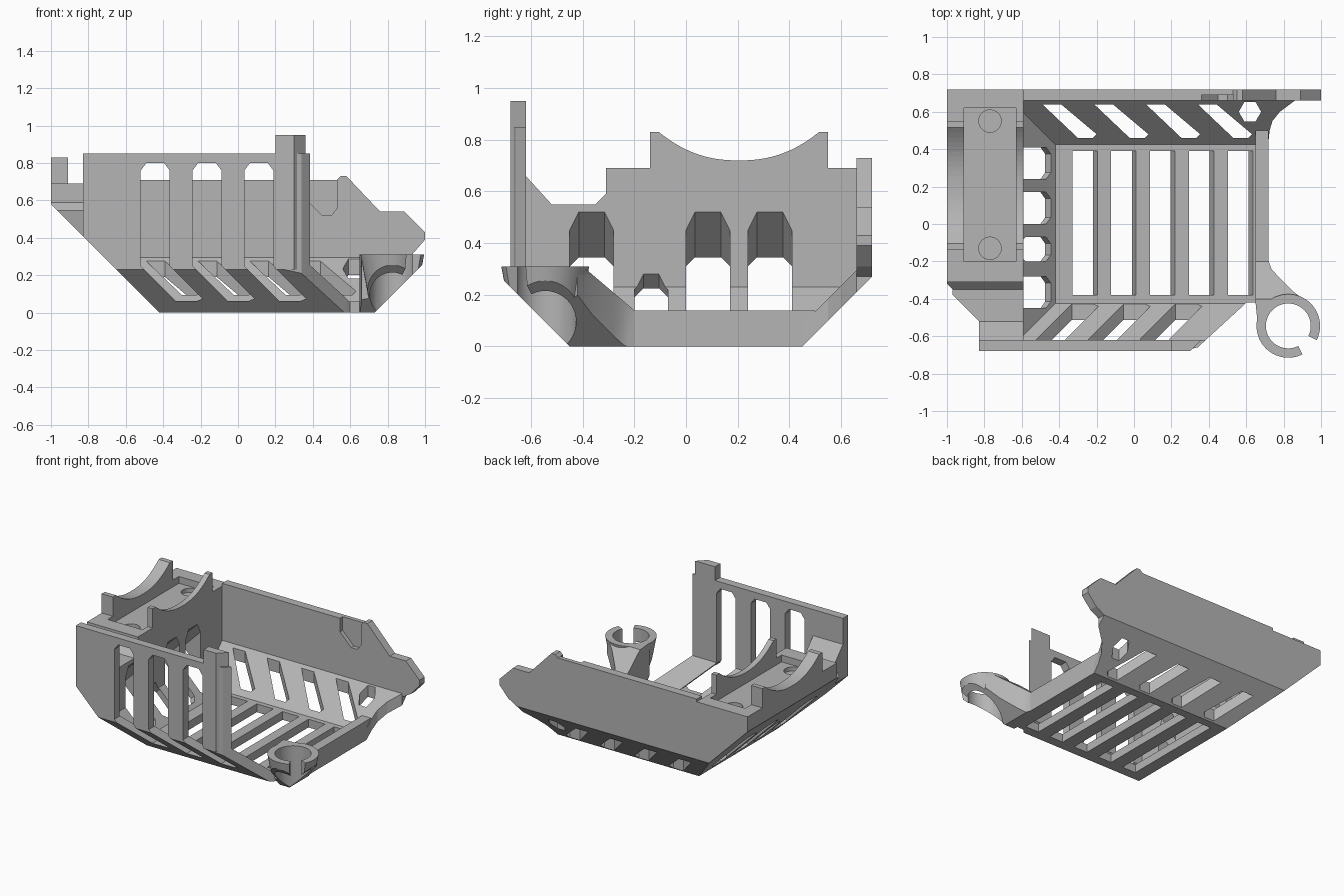
import bpy, bmesh, math
from mathutils import Vector

cube = bpy.data.objects.get("Cube")
if cube:
    bpy.data.objects.remove(cube, do_unlink=True)

grey = bpy.data.materials.new("light_grey")
grey.use_nodes = True
colour = (0.46, 0.46, 0.46, 1)
grey.diffuse_color = colour
grey.node_tree.nodes["Principled BSDF"].inputs["Base Color"].default_value = colour

# Mappings from a flat profile (p, q) and an extrusion distance h to space
def along_x(p, q, h): return (h, p, q)
def along_y(p, q, h): return (p, h, q)
def along_z(p, q, h): return (p, q, h)
def along_ramp(p, q, h): return (p, q, q + h)
def across_left_ramp(p, q, h): return ((h - q) / 2, p, (h + q) / 2)


def prism(name, pts, mapping, a, b, planes=()):
    """Extrude a profile, then trim it by planes given as (point, outward normal)."""
    bm = bmesh.new()
    low = [bm.verts.new(mapping(p, q, a)) for p, q in pts]
    high = [bm.verts.new(mapping(p, q, b)) for p, q in pts]
    bm.faces.new(low)
    bm.faces.new(high)
    for i in range(len(pts)):
        j = (i + 1) % len(pts)
        bm.faces.new((low[i], low[j], high[j], high[i]))
    bmesh.ops.recalc_face_normals(bm, faces=bm.faces)
    for co, no in planes:
        geom = bm.verts[:] + bm.edges[:] + bm.faces[:]
        bmesh.ops.bisect_plane(bm, geom=geom, plane_co=co, plane_no=no, clear_outer=True)
        rim = [e for e in bm.edges if e.is_boundary]
        if rim:
            bmesh.ops.holes_fill(bm, edges=rim)
    bmesh.ops.recalc_face_normals(bm, faces=bm.faces)
    mesh = bpy.data.meshes.new(name)
    bm.to_mesh(mesh)
    bm.free()
    mesh.materials.append(grey)
    ob = bpy.data.objects.new(name, mesh)
    bpy.context.collection.objects.link(ob)
    return ob


def box(name, x, y, z, planes=()):
    pts = [(x[0], y[0]), (x[1], y[0]), (x[1], y[1]), (x[0], y[1])]
    return prism(name, pts, along_z, z[0], z[1], planes)


def disc(cx, cy, r, n=48):
    return [(cx + r * math.cos(math.tau * i / n), cy + r * math.sin(math.tau * i / n))
            for i in range(n)]


def boolean(target, tool, operation="DIFFERENCE"):
    mod = target.modifiers.new("boolean", "BOOLEAN")
    mod.operation, mod.solver, mod.object = operation, "EXACT", tool
    bpy.context.view_layer.objects.active = target
    bpy.ops.object.modifier_apply(modifier=mod.name)
    bpy.data.objects.remove(tool, do_unlink=True)


# Tray shell with 45 degree left, front and back ramps
left, front, back, right = (-1, 0, -1), (0, -1, -1), (0, 1, -1), (1, 0, -1)
tray = box("tray", (-1, .72), (-.68, .72), (0, .85),
           [((-.42, 0, 0), left), ((0, -.45, 0), front), ((0, .45, 0), back)])
boolean(tray, box("cavity", (-.59, 1.2), (-.62, .66), (.06, 1.2),
        [((-.41, 0, .05), left), ((0, -.425, .06), front), ((0, .425, .06), back)]))
boolean(tray, box("back_cut", (-1.2, 1.2), (.66, 1), (.27, 1.2)))
boolean(tray, prism("corner_cut", [(-1.2, -.15), (-.83, -.52), (-.83, -.9), (-1.2, -.9)],
                    along_z, -.1, 1.2))
boolean(tray, prism("side_cut", [(-.62, 1.2), (-.62, .66), (-.52, .55), (-.35, .55),
                                 (-.31, .59), (-.31, .69), (.9, .69), (.9, 1.2)],
                    along_x, -1.2, -.585))
boolean(tray, prism("front_end_cut", [(.25, -.9), (.25, -.68), (.34, -.66), (.58, -.44), (.6, -.42),
                                      (.9, -.42), (.9, -.9)], along_z, -.1, 1.2))

# Floor slots, with one sloping side
for i in range(5):
    x = -.33 + .208 * i
    slot = prism("slot", [(x, -.05), (x + .09, -.05), (x + .15, .1), (x, .1)],
                 along_y, -.38, .39)
    boolean(tray, slot)

# Front wall slots, which bend along the ramp
for i in range(3):
    x = -.52 + .277 * i
    slot = prism("slot", [(x, .25), (x, .76), (x + .03, .8), (x + .125, .8), (x + .155, .76),
                          (x + .155, .25), (x + .33, .075), (x + .3, .062), (x + .188, .062)],
                 along_y, -.9, -.4)
    boolean(tray, slot)

# Slanted back ramp slots
for i in range(4):
    x = -.49 + .277 * i
    slot = prism("slot", [(x, .64), (x + .1, .64), (x + .29, .48), (x + .27, .46), (x + .19, .46)],
                 along_z, -.1, .5)
    boolean(tray, slot)
boolean(tray, prism("slot", disc(.62, .6, .06, 6), along_z, -.1, .5))

# Windows cut square through the left ramp
for y0, y1, top in ((-.45, -.28, 1.11), (-.2, -.07, .87), (0, .17, 1.11), (.24, .41, 1.11)):
    c = .035
    boolean(tray, prism("window", [(y0, .58), (y0 + c, .53), (y1 - c, .53), (y1, .58),
                                   (y1, top - 2 * c), (y1 - c, top), (y0 + c, top),
                                   (y0, top - 2 * c)], across_left_ramp, -.7, .05))

# Pocket and screw recesses in the left shelf
boolean(tray, box("pocket", (-.91, -.63), (-.2, .62), (.64, 1)))
for y in (-.13, .55):
    boolean(tray, prism("recess", disc(-.77, y, .06, 32), along_z, .61, 1))

# Cradles on the shelf
arc = []
for i in range(25):
    t = -1 + i / 12
    arc.append((.205 + .31 * t, .72 + .11 * abs(t) ** 2.3))
profile = [(-.14, .68), (-.14, .83)] + arc + [(.55, .83), (.55, .68)]
for name, x0, x1 in (("outer_cradle", -1, -.91), ("inner_cradle", -.63, -.59)):
    prism(name, profile, along_x, x0, x1)

# Back wall with a shallow notch
wall = prism("back_wall", [(-1, .58), (-.69, .27), (.86, .27), (.93, .31), (1, .39), (1, .43),
                           (.89, .54), (.76, .54), (.58, .73), (.55, .73), (.53, .71),
                           (-.59, .71), (-.59, .69), (-1, .69)], along_y, .66, .72)
boolean(wall, prism("notch", [(.36, .8), (.36, .61), (.45, .52), (.5, .52), (.53, .56), (.53, .8)],
                    along_y, .6, .69))
prism("back_ramp_flare", [(.72, .45), (.725, .5), (.74, .55), (.78, .6), (.86, .66), (.86, .72),
                          (.72, .72)], along_ramp, -.45, -.365)

# Front post and floor lip
prism("front_post", [(.2, -.68), (.3, -.68), (.36, -.62), (.2, -.62)], along_z, .23, .95)
box("floor_lip", (.65, .72), (-.42, .5), (.05, .14), [((0, .45, 0), back)])

# Arm sweeping up to the ring
trims = [((0, -.45, 0), front), ((.73, 0, 0), right)]
cx, cy = .825, -.545
arm = prism("ring_arm", [(.65, -.2), (.65, -.42), (.66, -.52), (cx, cy), (.93, -.42), (.85, -.36),
                         (.77, -.28), (.735, -.24), (.72, -.2)], along_z, 0, .31,
            trims + [((0, -.2, .14), (0, .85, 1))])

# Tapered ring cup, trimmed by the ramps
bm = bmesh.new()
bmesh.ops.create_cone(bm, cap_ends=True, segments=64, radius1=.125, radius2=.17, depth=.24)
bmesh.ops.translate(bm, verts=bm.verts, vec=Vector((cx, cy, .19)))
for co, no in trims:
    bmesh.ops.bisect_plane(bm, geom=bm.verts[:] + bm.edges[:] + bm.faces[:],
                           plane_co=co, plane_no=no, clear_outer=True)
    bmesh.ops.holes_fill(bm, edges=[e for e in bm.edges if e.is_boundary])
bmesh.ops.recalc_face_normals(bm, faces=bm.faces)
mesh = bpy.data.meshes.new("ring_cup")
bm.to_mesh(mesh)
bm.free()
mesh.materials.append(grey)
cup = bpy.data.objects.new("ring_cup", mesh)
bpy.context.collection.objects.link(cup)
boolean(cup, arm, "UNION")
boolean(cup, prism("bore", disc(cx, cy, .12), along_z, -.1, .5))

# Gap in the ring, facing outward
gap = [(cx, cy), (cx + .28, cy - .14), (cx + .28, cy - .28), (cx + .14, cy - .28)]
boolean(cup, prism("gap", gap, along_z, -.1, .5))

# Smooth only the rounded part
bpy.ops.object.select_all(action="DESELECT")
cup.select_set(True)
bpy.context.view_layer.objects.active = cup
bpy.ops.object.shade_smooth_by_angle(angle=math.radians(30))
